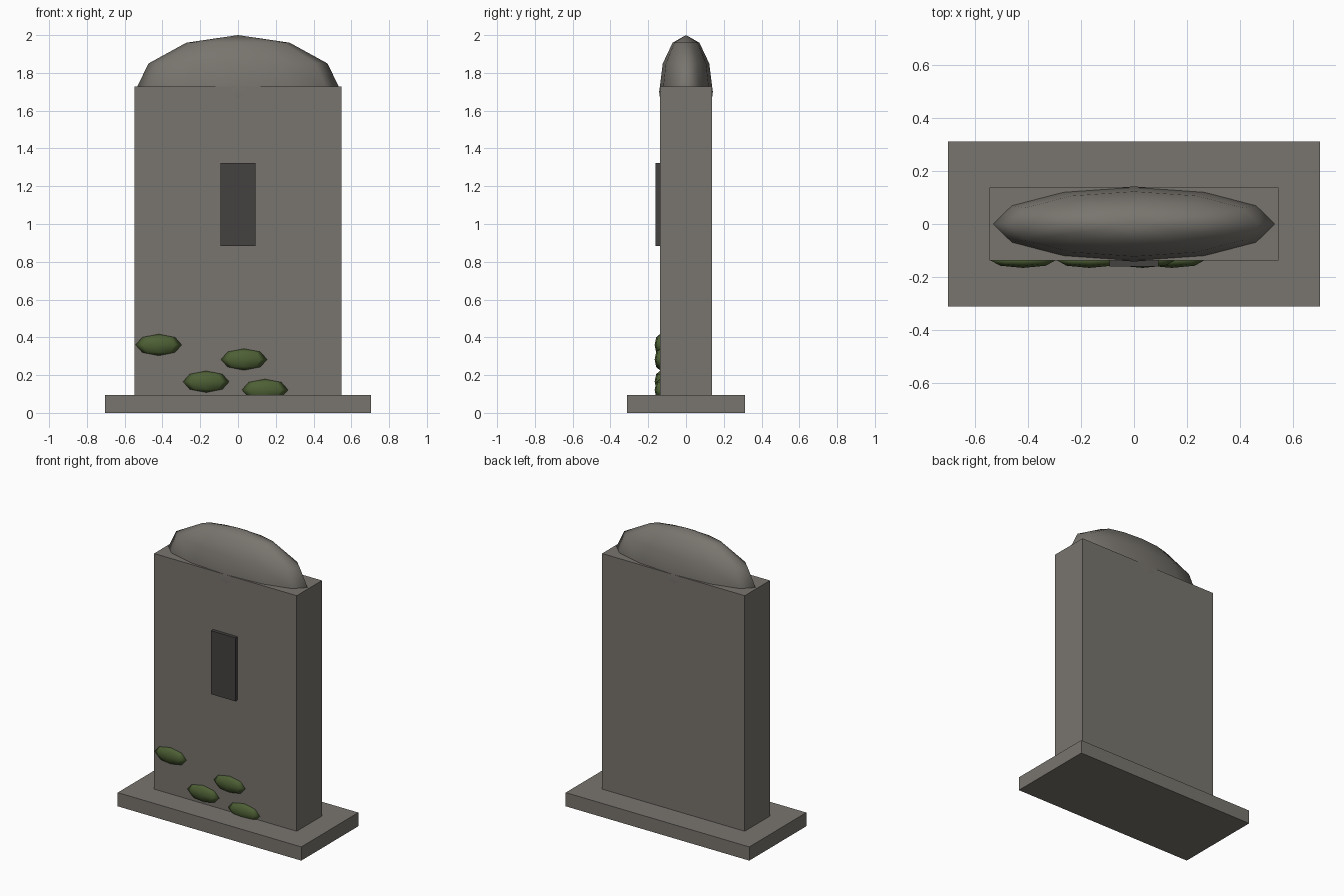
import bpy

cube = bpy.data.objects.get("Cube")
if cube:
    bpy.data.objects.remove(cube, do_unlink=True)


def material(name, rgb):
    m = bpy.data.materials.new(name)
    m.use_nodes = True
    colour = (*rgb, 1)
    m.diffuse_color = colour
    m.node_tree.nodes["Principled BSDF"].inputs["Base Color"].default_value = colour
    return m


stone = material("weathered stone", (0.19, 0.178, 0.158))
dark = material("dark plaque", (0.06, 0.053, 0.053))
moss = material("moss green", (0.075, 0.115, 0.035))


def finish(name, mat):
    ob = bpy.context.object
    ob.name = ob.data.name = name
    ob.data.materials.append(mat)
    bpy.ops.object.transform_apply(location=False, rotation=False, scale=True)
    return ob


def box(name, half_x, y0, y1, z0, z1, mat):
    bpy.ops.mesh.primitive_cube_add(size=1, location=(0, (y0 + y1) / 2, (z0 + z1) / 2))
    bpy.context.object.scale = (2 * half_x, y1 - y0, z1 - z0)
    return finish(name, mat)


def ellipsoid(name, centre, radii, segments, rings, mat):
    bpy.ops.mesh.primitive_uv_sphere_add(segments=segments, ring_count=rings,
                                         radius=1, location=centre)
    bpy.context.object.scale = radii
    ob = finish(name, mat)
    bpy.ops.object.shade_smooth()
    return ob


# Plinth, upright slab and front plaque
box("plinth", 0.704, -0.312, 0.312, 0, 0.095, stone)
box("slab", 0.547, -0.138, 0.138, 0.095, 1.728, stone)
box("plaque", 0.093, -0.161, -0.134, 0.883, 1.323, dark)

# Rounded cap half sunk into the slab
ellipsoid("rounded_cap", (0, 0, 1.70), (0.547, 0.142, 0.30), 12, 6, stone)

# Moss clumps on the lower front
for i, (x, z) in enumerate([(-0.42, 0.36), (-0.169, 0.165), (0.032, 0.283), (0.143, 0.122)]):
    ellipsoid(f"moss_clump_{i + 1}", (x, -0.138, z), (0.122, 0.028, 0.057), 8, 4, moss)
